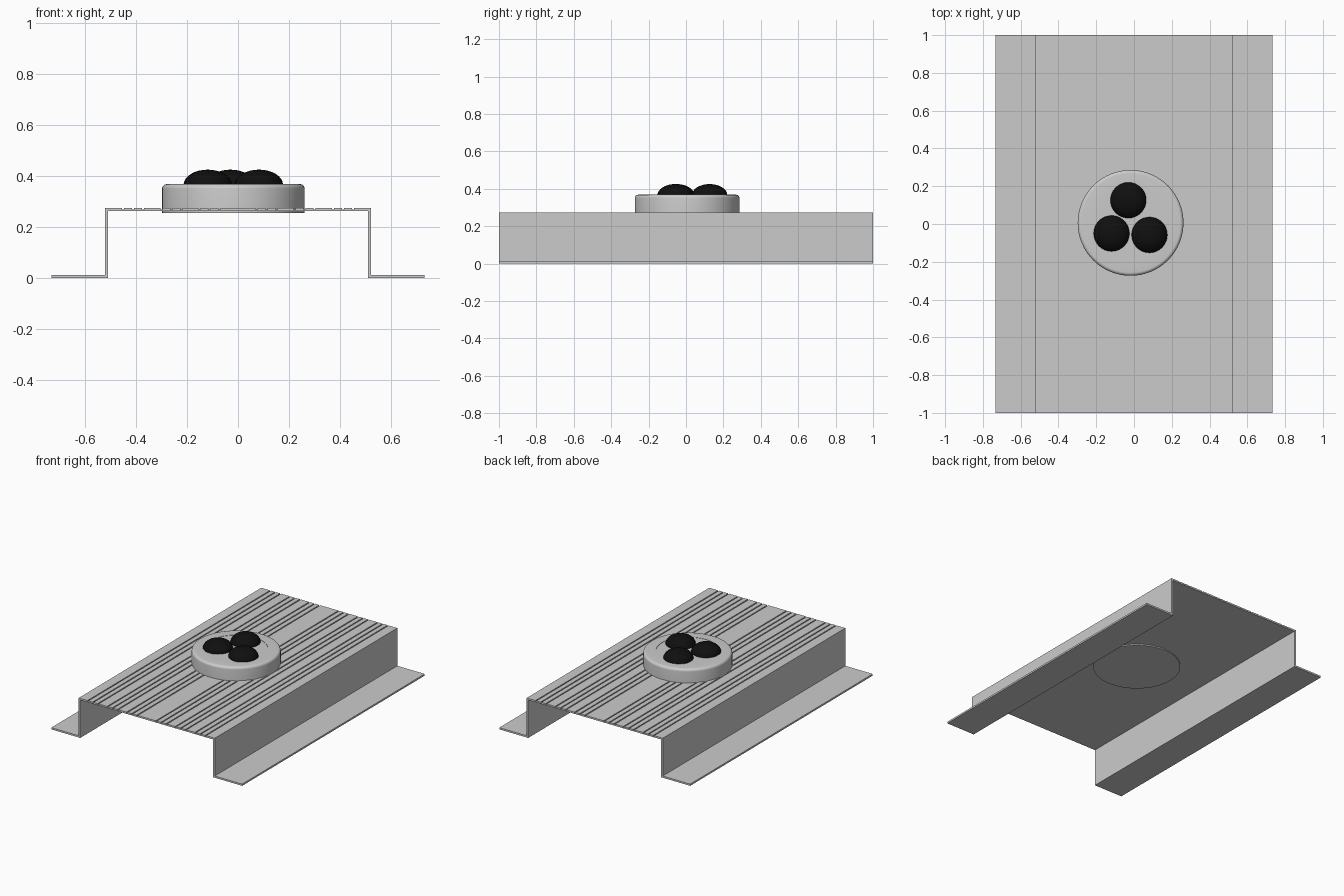
import bpy, bmesh, math

if "Cube" in bpy.data.objects:
    bpy.data.objects.remove(bpy.data.objects["Cube"])

TOP, T = 0.274, 0.012
DISC = (-0.018, 0.006)


def make_object(name, bm):
    bmesh.ops.recalc_face_normals(bm, faces=bm.faces[:])
    me = bpy.data.meshes.new(name)
    bm.to_mesh(me)
    bm.free()
    ob = bpy.data.objects.new(name, me)
    bpy.context.collection.objects.link(ob)
    return ob


def smooth(ob, angle=35):
    bpy.ops.object.select_all(action='DESELECT')
    ob.select_set(True)
    bpy.context.view_layer.objects.active = ob
    bpy.ops.object.shade_smooth_by_angle(angle=math.radians(angle))


# Channel rail: hat-shaped profile with groups of three grooves in the top
half = []
for group in (0.112, 0.261, 0.412):
    for x in (group - 0.039, group, group + 0.039):
        w, d = 0.004, 0.006
        half += [(x - w, TOP), (x - w, TOP - d), (x + w, TOP - d), (x + w, TOP)]
half += [(0.522, TOP), (0.522, T), (0.732, T), (0.732, 0), (0.51, 0), (0.51, TOP - T)]
profile = half + [(-x, z) for x, z in reversed(half)]
bm = bmesh.new()
face = bm.faces.new([bm.verts.new((x, -1, z)) for x, z in profile])
ext = bmesh.ops.extrude_face_region(bm, geom=[face], use_keep_orig=True)
bmesh.ops.translate(bm, vec=(0, 2, 0),
                    verts=[g for g in ext['geom'] if isinstance(g, bmesh.types.BMVert)])
make_object("channel_rail", bm)

# Round base: lathed disc with a rounded rim and a faint inner recess
R, H, r = 0.28, 0.368, 0.018
prof = [(0, 0.254), (R, 0.254)]
prof += [(R - r + r * math.cos(a), H - r + r * math.sin(a))
         for a in (i * math.pi / 12 for i in range(7))]
prof += [(0.2, H), (0.2, H - 0.002), (0, H - 0.002)]
bm = bmesh.new()
vs = [bm.verts.new((x, 0, z)) for x, z in prof]
es = [bm.edges.new(p) for p in zip(vs, vs[1:])]
bmesh.ops.spin(bm, geom=vs + es, cent=(0, 0, 0), axis=(0, 0, 1),
               angle=math.tau, steps=64)
bmesh.ops.remove_doubles(bm, verts=bm.verts[:], dist=1e-5)
base = make_object("round_base", bm)
base.location = (*DISC, 0)
smooth(base)

# Three black flattened domes
black = bpy.data.materials.new("black")
black.diffuse_color = (0.005, 0.005, 0.005, 1)
black.use_nodes = True
black.node_tree.nodes["Principled BSDF"].inputs["Base Color"].default_value = black.diffuse_color
for i, (x, y) in enumerate([(-0.03, 0.126), (-0.119, -0.05), (0.082, -0.058)]):
    bm = bmesh.new()
    bmesh.ops.create_uvsphere(bm, u_segments=32, v_segments=16, radius=1)
    bmesh.ops.scale(bm, vec=(0.095, 0.095, 0.06), verts=bm.verts[:])
    dome = make_object(f"dome_{i + 1}", bm)
    dome.location = (x, y, 0.365)
    dome.data.materials.append(black)
    smooth(dome)
